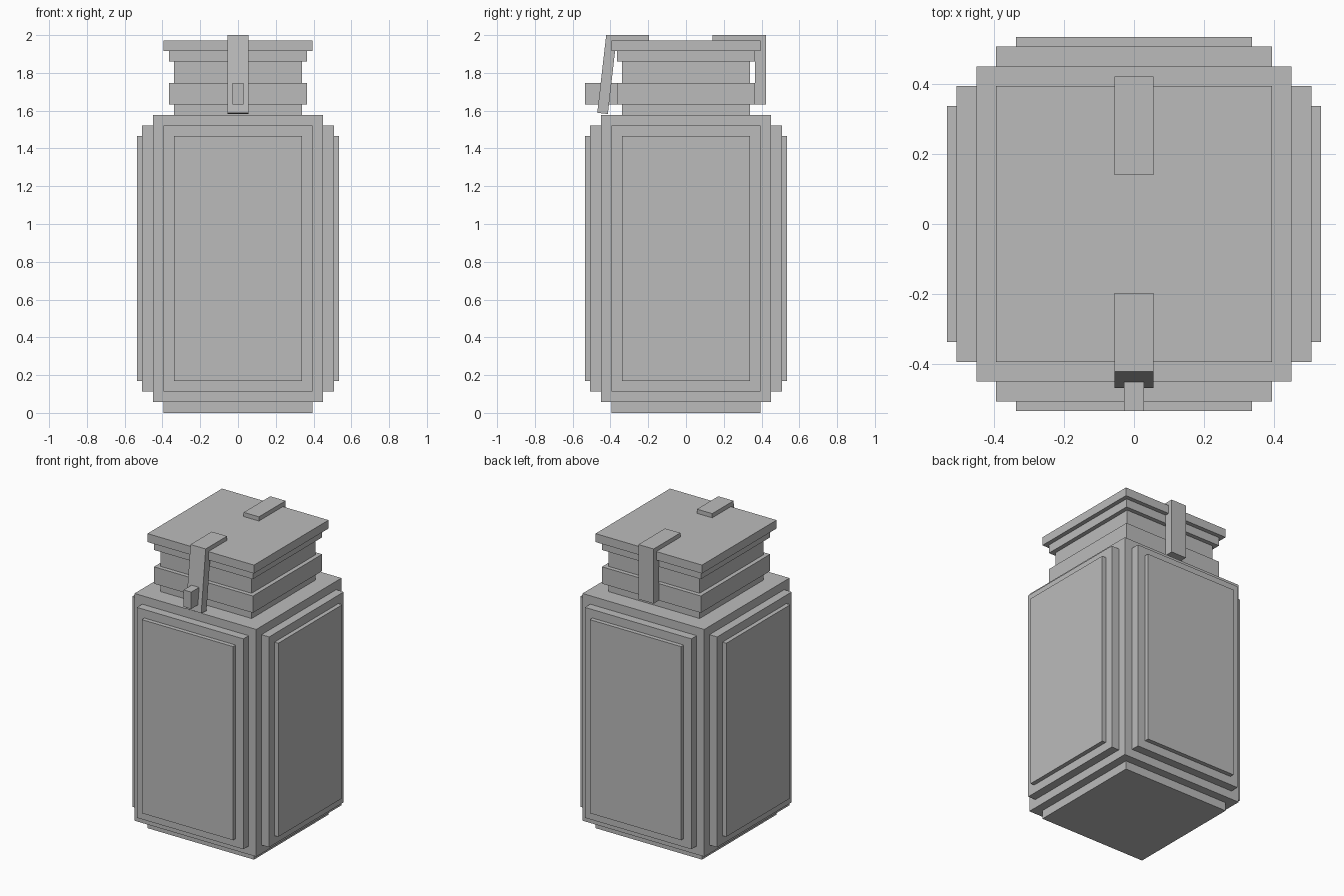
import bpy
import bmesh
from math import atan2
from mathutils import Matrix, Vector

cube = bpy.data.objects.get("Cube")
if cube:
    bpy.data.objects.remove(cube, do_unlink=True)

U = 2 / 35.5  # modelling unit: the full height is 35.5 units

grey = bpy.data.materials.new("plain grey")
grey.use_nodes = True
grey.diffuse_color = (0.5, 0.5, 0.5, 1)
grey.node_tree.nodes["Principled BSDF"].inputs["Base Color"].default_value = (0.5, 0.5, 0.5, 1)


def box(name, x, y, z, turn=None):
    """Flat-faced box spanning the given (min, max) ranges in units."""
    lo = Vector((x[0], y[0], z[0])) * U
    hi = Vector((x[1], y[1], z[1])) * U
    bm = bmesh.new()
    bmesh.ops.create_cube(bm, size=1)
    bmesh.ops.transform(bm, verts=bm.verts, matrix=Matrix.Translation((lo + hi) / 2)
                        @ Matrix.Diagonal((*(hi - lo), 1)))
    if turn:
        bmesh.ops.transform(bm, verts=bm.verts, matrix=turn)
    mesh = bpy.data.meshes.new(name)
    bm.to_mesh(mesh)
    bm.free()
    mesh.materials.append(grey)
    obj = bpy.data.objects.new(name, mesh)
    bpy.context.collection.objects.link(obj)
    return obj


def span(half):
    return (-half, half)


# Stacked square slabs: base, body, neck, rings and lid
for name, half, z in (
    ("base", 7, (0, 1)),
    ("body", 8, (1, 28)),
    ("neck", 6, (28, 34)),
    ("lower_ring", 6.5, (29, 31)),
    ("upper_ring", 6.5, (33, 34)),
    ("lid", 7, (34, 35)),
):
    box(name, span(half), span(half), z)

# Stepped panels on the four sides of the body
for side, direction in (("left", 1), ("right", -1), ("back", 1), ("front", -1)):
    for name, half, near, far, z in (
        ("frame", 7, 8, 9, (2, 27)),
        ("panel", 6, 9, 9.5, (3, 26)),
    ):
        depth = tuple(sorted((near * direction, far * direction)))
        width = span(half)
        x, y = (depth, width) if side in ("left", "right") else (width, depth)
        box(f"{side}_{name}", x, y, z)

# Back hinge strap: flap on the lid and arm down to the lower ring
box("back_strap_flap", span(1), (2.5, 7.5), (35, 35.5))
box("back_strap_arm", span(1), (6.5, 7.5), (29, 35))

# Front clasp: flap, arm swung outwards from the lid edge, and catch
box("front_strap_flap", span(1), (-7.5, -3.5), (35, 35.5))
pivot = Vector((0, -7.5, 35.5)) * U
swing = (Matrix.Translation(pivot) @ Matrix.Rotation(-atan2(0.047, 0.41), 4, "X")
         @ Matrix.Translation(-pivot))
box("front_strap_arm", span(1), (-7.5, -6.5), (28.15, 35.5), swing)
box("front_catch", span(0.5), (-9.5, -6.5), (29, 31))
